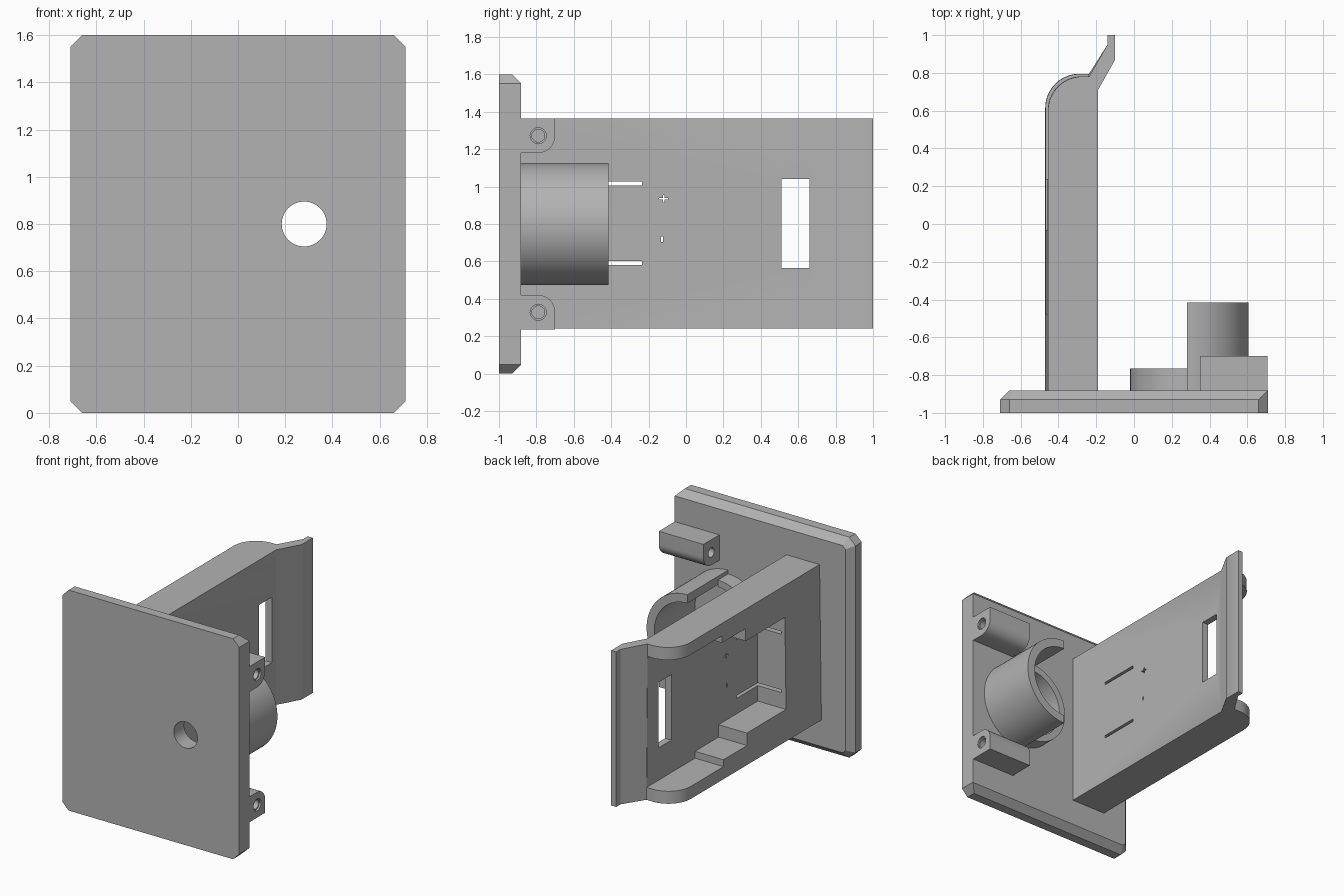
import bpy, bmesh
from math import sin, cos, pi, radians
from mathutils import Vector

old = bpy.data.objects.get("Cube")
if old:
    bpy.data.objects.remove(old, do_unlink=True)

grey = bpy.data.materials.new("plain grey")
grey.use_nodes = True
grey.diffuse_color = (0.45, 0.45, 0.45, 1)
grey.node_tree.nodes["Principled BSDF"].inputs["Base Color"].default_value = grey.diffuse_color


def loft(name, rings):
    """Closed solid skinned through matching rings of points."""
    bm = bmesh.new()
    loops = [[bm.verts.new(p) for p in ring] for ring in rings]
    n = len(loops[0])
    for a, b in zip(loops, loops[1:]):
        for i in range(n):
            bm.faces.new((a[i], a[(i + 1) % n], b[(i + 1) % n], b[i]))
    bm.faces.new(loops[0])
    bm.faces.new(loops[-1])
    bmesh.ops.recalc_face_normals(bm, faces=bm.faces)
    mesh = bpy.data.meshes.new(name)
    bm.to_mesh(mesh)
    bm.free()
    mesh.materials.append(grey)
    ob = bpy.data.objects.new(name, mesh)
    bpy.context.collection.objects.link(ob)
    return ob


def prism(name, profile, axis, lo, hi):
    """Extrude a flat profile along one axis."""
    def place(p, d):
        c = list(p)
        c.insert("xyz".index(axis), d)
        return Vector(c)
    return loft(name, [[place(p, d) for p in profile] for d in (lo, hi)])


def arc(cx, cy, r, start, end, n):
    steps = [radians(start + (end - start) * i / n) for i in range(n + 1)]
    return [(cx + r * cos(t), cy + r * sin(t)) for t in steps]


def circle(cx, cy, r, n=48):
    return arc(cx, cy, r, 0, 360, n)[:-1]


def box(x0, x1, y0, y1, z0, z1):
    return prism("cutter", [(x0, y0), (x1, y0), (x1, y1), (x0, y1)], "z", z0, z1)


def cut(ob, cutters):
    """Subtract the cutters for good, then drop them."""
    for c in cutters:
        c.hide_render = True
        mod = ob.modifiers.new("cut", "BOOLEAN")
        mod.operation, mod.solver, mod.object = "DIFFERENCE", "EXACT", c
    bpy.context.view_layer.update()
    mesh = bpy.data.meshes.new_from_object(ob.evaluated_get(bpy.context.evaluated_depsgraph_get()))
    ob.modifiers.clear()
    ob.data = mesh
    for c in cutters:
        bpy.data.objects.remove(c, do_unlink=True)


def smooth(ob):
    bpy.ops.object.select_all(action="DESELECT")
    ob.select_set(True)
    bpy.context.view_layer.objects.active = ob
    bpy.ops.object.shade_smooth_by_angle(angle=radians(30))


MID, BACK = 0.8, -0.882
HUB = 0.28

# Base plate: clipped corners, rear edge chamfered on three sides
half_outline = [(-0.71, 0.75), (-0.66, 0.8), (0.66, 0.8), (0.71, 0.75)]
half_rear = [(-0.662, 0.73), (-0.64, 0.752), (0.708, 0.752), (0.71, 0.75)]


def full_ring(half, y):
    pts = half + [(x, -z) for x, z in reversed(half)]
    return [(x, y, MID + z) for x, z in pts]


plate = loft("base_plate", [full_ring(half_outline, -1), full_ring(half_outline, -0.93),
                            full_ring(half_rear, BACK)])
cut(plate, [prism("cutter", circle(HUB, MID, 0.095), "y", -1.1, -0.8)])
smooth(plate)

# Arm: rounded channel with a cranked tail
LOW, HIGH = 0.24, 1.365
arm_outline = ([(-0.19, BACK), (-0.19, 0.71), (-0.1, 0.87), (-0.1, 1), (-0.14, 1),
                (-0.14, 0.95), (-0.238, 0.795)]
               + arc(-0.29, 0.615, 0.18, 90, 180, 14) + [(-0.47, BACK)])
arm = prism("arm", arm_outline, "z", LOW, HIGH)
# Slight draft towards the top of the open side
for v in arm.data.vertices:
    if v.co.z > MID and v.co.x < -0.23:
        if v.co.x < -0.3:
            v.co.x += 0.015
        if v.co.y > 0.6:
            v.co.y -= 0.015
cutters = []
# Stepped pocket between the flanges
for y0, y1, wall in ((-0.48, -0.03, 0.23), (-0.031, 0.24, 0.14), (0.239, 0.9, 0.09)):
    cutters.append(box(-0.7, -0.24, y0, y1, LOW + wall, HIGH - wall))
# Window, long slots and small marks through the web
cutters.append(box(-0.3, -0.1, 0.51, 0.66, 0.565, 1.04))
for z in (0.592, 1.016):
    cutters.append(box(-0.43, -0.1, -0.54, -0.235, z - 0.01, z + 0.01))
cutters.append(box(-0.3, -0.1, -0.145, -0.095, 0.932, 0.94))
cutters.append(box(-0.3, -0.1, -0.124, -0.116, 0.916, 0.956))
cutters.append(box(-0.3, -0.1, -0.134, -0.124, 0.705, 0.732))
cut(arm, cutters)
smooth(arm)


# Socket: tall half sleeve on one side, low half rim on the other
def half_tube(name, outer, inner, start, top):
    profile = (arc(HUB, MID, outer, start, start + 180, 40)
               + arc(HUB, MID, inner, start + 180, start, 40))
    smooth(prism(name, profile, "y", BACK - 0.01, top))


half_tube("sleeve_half", 0.327, 0.265, -90, -0.415)
half_tube("rim_half", 0.3, 0.25, 90, -0.765)

# Screw bosses, mirrored about the middle height
for name, side in (("upper_boss", 1), ("lower_boss", -1)):
    profile = ([(-0.89, 0.565), (-0.89, 0.38)] + arc(-0.79, 0.47, 0.09, -90, 0, 12)
               + [(-0.7, 0.565)])
    boss = prism(name, [(y, MID + side * z) for y, z in profile], "x", 0.35, 0.708)
    hole_z = MID + side * 0.472
    cut(boss, [prism("cutter", circle(-0.79, hole_z, 0.034, 32), "x", 0.2, 0.9),
               prism("cutter", circle(-0.79, hole_z, 0.043, 32), "x", 0.695, 0.8)])
    smooth(boss)
